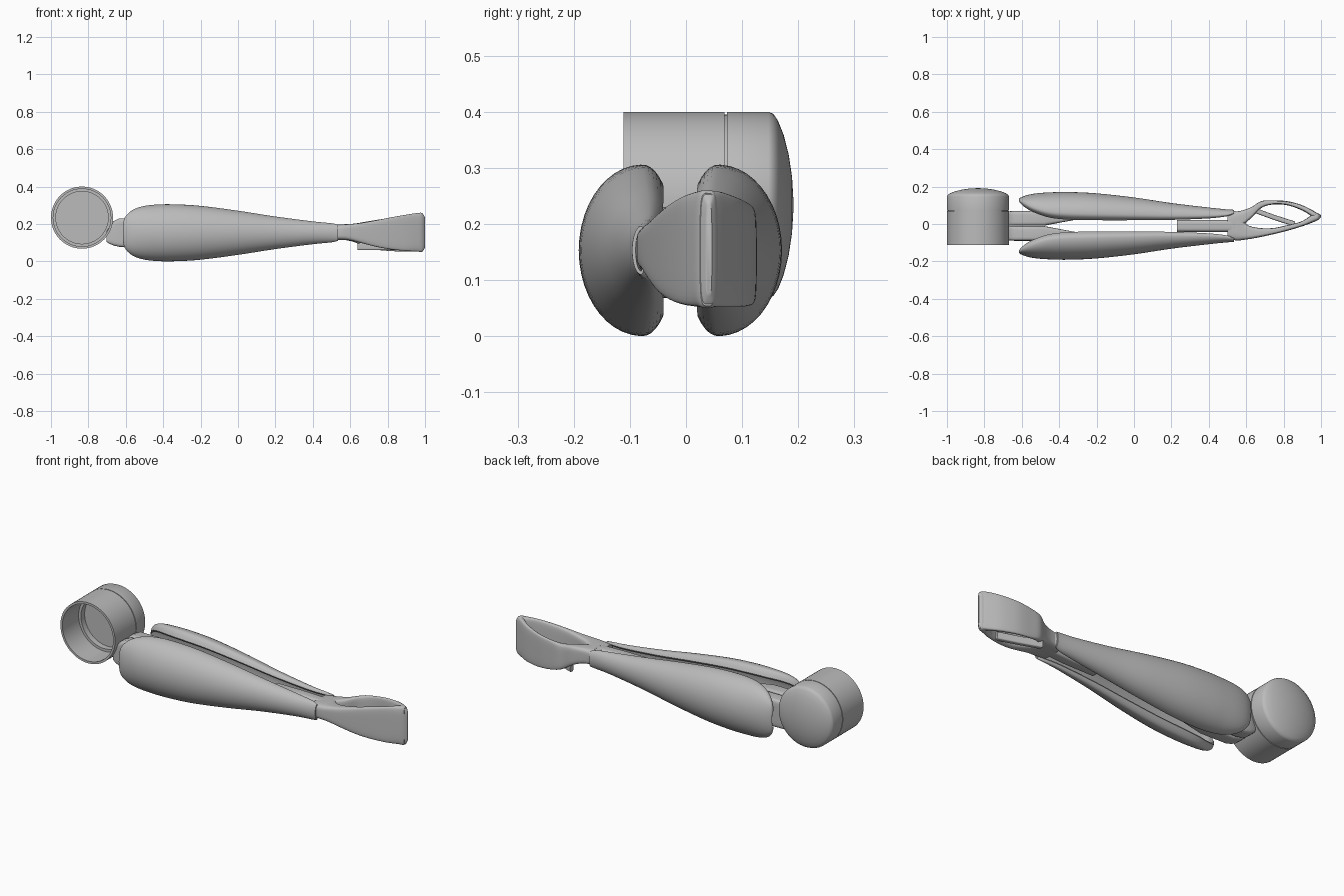
import bpy, bmesh, math
from mathutils import Vector

cube = bpy.data.objects.get("Cube")
if cube:
    bpy.data.objects.remove(cube)

grey = bpy.data.materials.new("plain grey")
grey.use_nodes = True
grey.diffuse_color = (0.5, 0.5, 0.5, 1)
grey.node_tree.nodes["Principled BSDF"].inputs["Base Color"].default_value = (0.5, 0.5, 0.5, 1)


def finish(name, bm, angle=35):
    bmesh.ops.recalc_face_normals(bm, faces=bm.faces)
    mesh = bpy.data.meshes.new(name)
    bm.to_mesh(mesh)
    bm.free()
    obj = bpy.data.objects.new(name, mesh)
    bpy.context.collection.objects.link(obj)
    mesh.materials.append(grey)
    bpy.ops.object.select_all(action='DESELECT')
    obj.select_set(True)
    bpy.context.view_layer.objects.active = obj
    bpy.ops.object.shade_smooth_by_angle(angle=math.radians(angle))
    return obj


def smooth_stations(stations, steps=5):
    """Catmull-Rom through the stations."""
    pts = [stations[0]] + stations + [stations[-1]]
    out = []
    for a, b, c, d in zip(pts, pts[1:], pts[2:], pts[3:]):
        for k in range(steps):
            t = k / steps
            out.append([q + 0.5 * t * (r - p + t * (2*p - 5*q + 4*r - s + t * (3*(q - r) + s - p)))
                        for p, q, r, s in zip(a, b, c, d)])
    return out + [list(stations[-1])]


def loft(name, sections, angle=35):
    bm = bmesh.new()
    rings = [[bm.verts.new(p) for p in sec] for sec in sections]
    n = len(rings[0])
    for a, b in zip(rings, rings[1:]):
        for i in range(n):
            j = (i + 1) % n
            bm.faces.new((a[i], a[j], b[j], b[i]))
    bm.faces.new(rings[0])
    bm.faces.new(rings[-1])
    return finish(name, bm, angle)


def soft_box(x, y0, y1, z0, z1, n=32, power=0.45):
    """Rounded rectangular section across x."""
    sec = []
    for i in range(n):
        t = 2 * math.pi * (i + 0.5) / n
        c, s = math.cos(t), math.sin(t)
        sec.append((x, (y0 + y1) / 2 + (y1 - y0) / 2 * math.copysign(abs(c) ** power, c),
                    (z0 + z1) / 2 + (z1 - z0) / 2 * math.copysign(abs(s) ** power, s)))
    return sec


def lathe(name, profile, cx, cz, n=64):
    """Revolve (radius, y) points about the y direction."""
    bm = bmesh.new()
    verts = [bm.verts.new((cx + r, y, cz)) for r, y in profile]
    edges = [bm.edges.new(e) for e in zip(verts, verts[1:])]
    bmesh.ops.spin(bm, geom=verts + edges, cent=(cx, 0, cz), axis=(0, 1, 0),
                   angle=2 * math.pi, steps=n, use_duplicate=False)
    bmesh.ops.remove_doubles(bm, verts=bm.verts, dist=0.0004)
    return finish(name, bm)


# Open cup with an inner step, and its domed cap behind a thin groove
lathe("cup_barrel", [(0, 0.062), (0.14, 0.062), (0.14, 0.03), (0.154, 0.03), (0.154, -0.111),
                     (0.166, -0.111), (0.166, 0.069), (0.161, 0.069), (0.161, 0.073)], -0.834, 0.234)
lathe("cup_cap", [(0, 0.073), (0.166, 0.073), (0.166, 0.147), (0.162, 0.156), (0.15, 0.164),
                  (0.125, 0.174), (0.09, 0.183), (0.05, 0.189), (0, 0.192)], -0.834, 0.234)

# Forked connector from the cup into the handle
for name, sign in (("front_prong", -1), ("back_prong", 1)):
    mid = -0.01
    rows = [(-0.703, 0.001, 0.07, 0.105, 0.165), (-0.69, 0.001, 0.074, 0.095, 0.18),
            (-0.665, 0.001, 0.078, 0.085, 0.215), (-0.635, 0.001, 0.08, 0.078, 0.23),
            (-0.48, 0.001, 0.08, 0.075, 0.23), (-0.37, 0.022, 0.068, 0.09, 0.215),
            (-0.26, 0.042, 0.06, 0.11, 0.195)]
    loft(name, [soft_box(x, mid + sign * a, mid + sign * b, z0, z1, power=0.3)
                for x, a, b, z0, z1 in rows])


# Handle shells: hollow crescents; station = x, rim y, crown y, outer y, half height
shell = [(-0.615, -0.143, -0.147, -0.155, 0.045), (-0.605, -0.128, -0.14, -0.162, 0.082),
         (-0.57, -0.1, -0.12, -0.175, 0.118), (-0.52, -0.076, -0.1, -0.184, 0.139),
         (-0.45, -0.054, -0.083, -0.189, 0.15), (-0.35, -0.043, -0.076, -0.191, 0.1525),
         (-0.2, -0.04, -0.072, -0.184, 0.144), (0, -0.04, -0.068, -0.162, 0.118),
         (0.2, -0.042, -0.064, -0.132, 0.087), (0.4, -0.05, -0.064, -0.108, 0.061),
         (0.5, -0.062, -0.07, -0.098, 0.051), (0.535, -0.075, -0.08, -0.096, 0.043)]
CENTRE_Z = 0.153


def crescent(x, rim, crown, outer, half, sign):
    top = math.radians(128)
    outline = []
    for inset in (0, 1):
        wall = inset * min(0.016, (rim - outer) * 0.3)
        row = []
        for i in range(33):
            t = -top + 2 * top * i / 32
            c = math.cos(t)
            span = (crown - outer) if c > 0 else (rim - crown) / 0.62
            row.append((x, crown - max(span - wall, 0.002) * c,
                        CENTRE_Z + (half - wall) * math.sin(t)))
        outline += row[::-1] if inset else row
    if sign > 0:
        outline = [(px, -0.02 - py, pz) for px, py, pz in outline]
    return outline


for name, sign in (("front_shell", -1), ("back_shell", 1)):
    loft(name, [crescent(*s, sign) for s in smooth_stations(shell, 4)], 45)

# Tongue and neck, running on into the front arm of the end loop
loft("tongue", [soft_box(x, -0.042, 0.022, z0, z1) for x, z0, z1 in
                ((0.23, 0.105, 0.2), (0.4, 0.105, 0.2), (0.56, 0.115, 0.195))])
front_arm = [(0.5, -0.08, 0.06, 0.112, 0.194), (0.55, -0.088, 0.066, 0.114, 0.198),
             (0.6, -0.083, 0.0, 0.112, 0.2), (0.66, -0.073, -0.02, 0.098, 0.206),
             (0.74, -0.056, -0.022, 0.078, 0.22), (0.82, -0.036, -0.006, 0.064, 0.236),
             (0.9, -0.012, 0.016, 0.056, 0.25), (0.96, 0.01, 0.055, 0.052, 0.259),
             (0.985, 0.022, 0.056, 0.052, 0.258), (1.0, 0.036, 0.046, 0.075, 0.235)]
back_arm = [(0.53, -0.06, 0.065, 0.114, 0.197), (0.58, -0.01, 0.073, 0.113, 0.199),
            (0.63, 0.035, 0.092, 0.1, 0.203), (0.68, 0.085, 0.122, 0.075, 0.212),
            (0.74, 0.104, 0.126, 0.062, 0.222), (0.82, 0.1, 0.122, 0.055, 0.234),
            (0.9, 0.072, 0.1, 0.052, 0.247), (0.96, 0.035, 0.07, 0.052, 0.258),
            (0.99, 0.025, 0.052, 0.054, 0.255)]
for name, rows in (("loop_front_arm", front_arm), ("loop_back_arm", back_arm)):
    loft(name, [soft_box(*s) for s in smooth_stations(rows)], 50)

# Low brace crossing the loop
loft("loop_brace", [soft_box(x, y - 0.014, y + 0.014, 0.06, 0.1) for x, y in
                    ((0.64, 0.075), (0.75, 0.035), (0.86, 0.0))])
